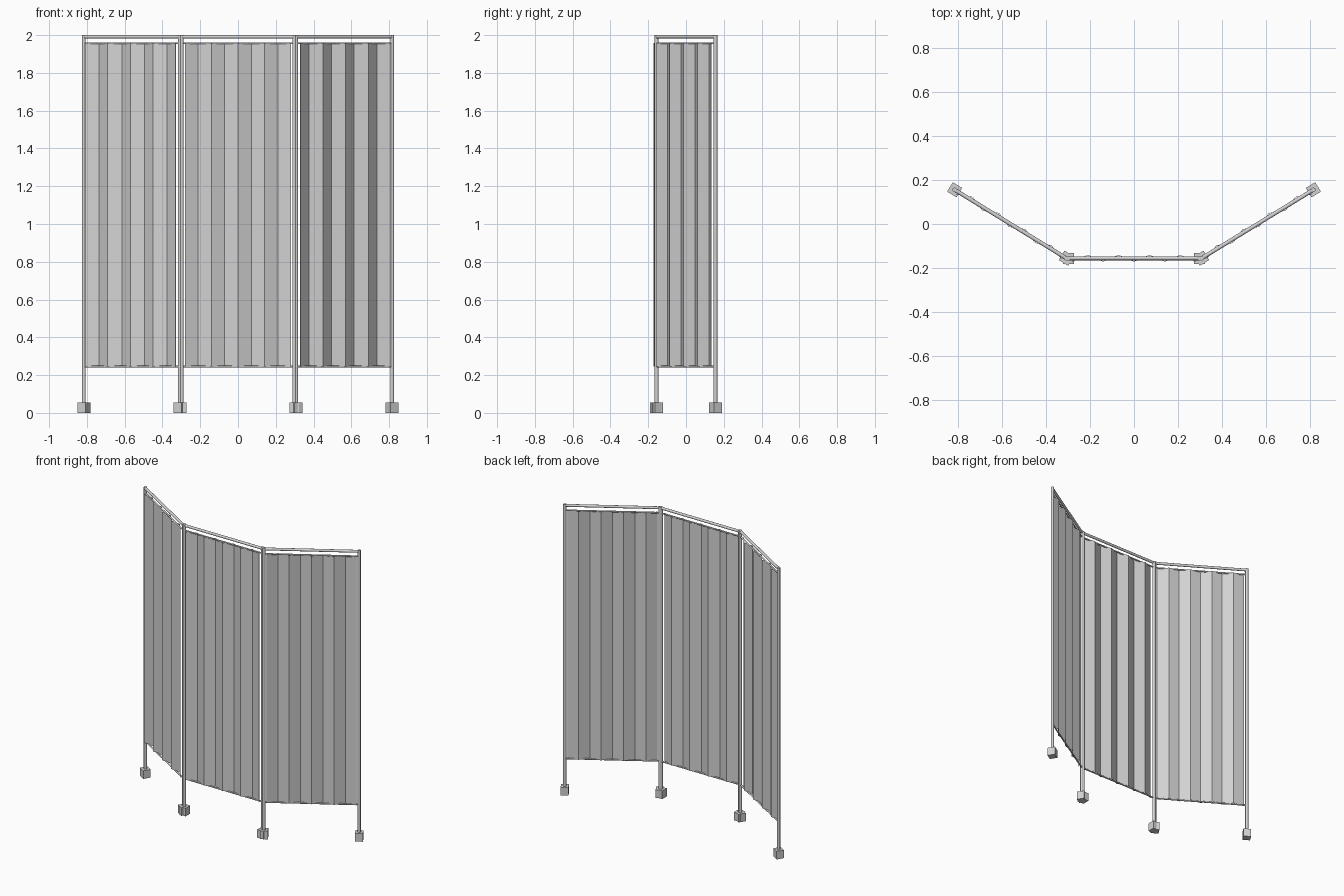
import bpy
from math import radians
from mathutils import Matrix, Vector

old = bpy.data.objects.get("Cube")
if old:
    bpy.data.objects.remove(old, do_unlink=True)

grey = bpy.data.materials.new("light_grey")
grey.use_nodes = True
colour = (0.65, 0.65, 0.65, 1)
grey.diffuse_color = colour
grey.node_tree.nodes["Principled BSDF"].inputs["Base Color"].default_value = colour

HALF = 0.298          # half the distance between a panel's posts
CLOTH_HALF = 0.281    # half the curtain width
PLEATS = 8
DEPTH = 0.0145        # half the pleat depth
BOTTOM, TOP = 0.245, 1.957


def finish(obj, name, place):
    obj.name = name
    obj.data.materials.append(grey)
    obj.matrix_world = place @ obj.matrix_world
    return obj


def tube(name, a, b, radius, place):
    a, b = Vector(a), Vector(b)
    bpy.ops.mesh.primitive_cylinder_add(vertices=16, radius=radius, depth=(b - a).length)
    obj = bpy.context.object
    bpy.ops.object.shade_smooth_by_angle(angle=radians(40))
    turn = (b - a).to_track_quat("Z", "Y").to_matrix().to_4x4()
    obj.matrix_world = Matrix.Translation((a + b) / 2) @ turn
    return finish(obj, name, place)


def foot(name, x, place):
    bpy.ops.mesh.primitive_cube_add(size=1)
    obj = bpy.context.object
    obj.matrix_world = Matrix.Translation((x, 0, 0.028)) @ Matrix.Diagonal((0.05, 0.05, 0.056, 1))
    return finish(obj, name, place)


def curtain(name, place):
    # Zigzag pleats, starting and ending at the front
    verts, faces = [], []
    for i in range(PLEATS + 1):
        x = -CLOTH_HALF + 2 * CLOTH_HALF * i / PLEATS
        y = DEPTH if i % 2 else -DEPTH
        verts += [(x, y, BOTTOM), (x, y, TOP)]
    for i in range(PLEATS):
        k = 2 * i
        faces.append((k, k + 2, k + 3, k + 1))
    mesh = bpy.data.meshes.new(name)
    mesh.from_pydata(verts, [], faces)
    obj = bpy.data.objects.new(name, mesh)
    bpy.context.collection.objects.link(obj)
    cloth = obj.modifiers.new("thickness", "SOLIDIFY")
    cloth.thickness = 0.002
    cloth.offset = 0
    return finish(obj, name, place)


def panel(side, x, y, angle):
    place = Matrix.Translation((x, y, 0)) @ Matrix.Rotation(radians(angle), 4, "Z")
    # Posts and feet
    for end, sx in (("right", -HALF), ("left", HALF)):
        tube(f"{side}_panel_{end}_post", (sx, 0, 0.02), (sx, 0, 2), 0.01, place)
        foot(f"{side}_panel_{end}_foot", sx, place)
    # Top rail and curtain rods
    for part, z, r in (("top_rail", 1.991, 0.009), ("upper_rod", TOP, 0.005), ("lower_rod", BOTTOM, 0.005)):
        tube(f"{side}_panel_{part}", (-HALF, 0, z), (HALF, 0, z), r, place)
    curtain(f"{side}_panel_curtain", place)


# Three panels: a straight centre with two wings folded back
panel("centre", 0, -0.156, 0)
panel("right", -0.562, 0, -31.5)
panel("left", 0.562, 0, 31.5)
